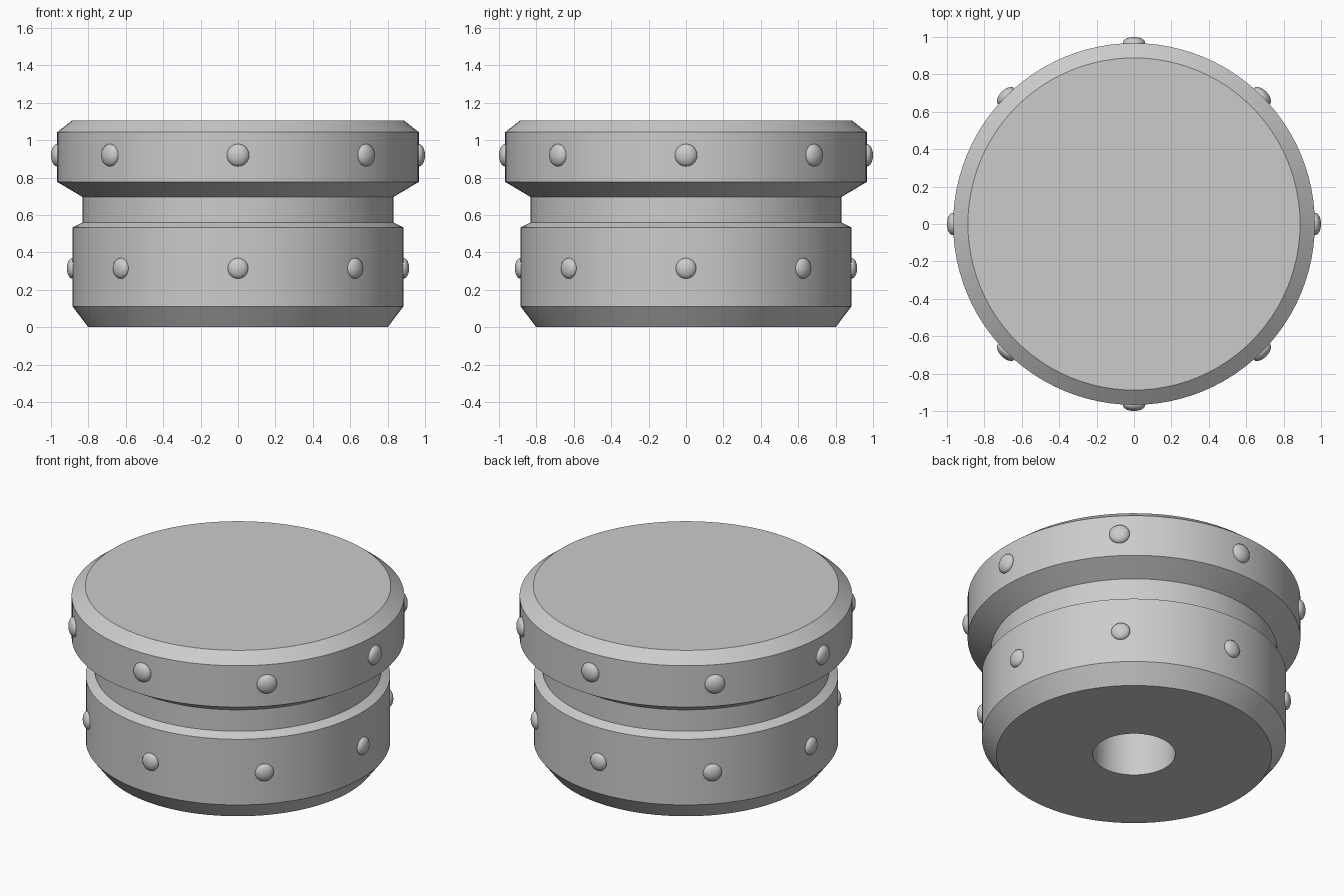
import bpy, bmesh, math
from mathutils import Matrix

cube = bpy.data.objects.get("Cube")
if cube:
    bpy.data.objects.remove(cube, do_unlink=True)

SEGMENTS = 96
grey = bpy.data.materials.new("plain grey")
grey.use_nodes = True
colour = (0.6, 0.6, 0.6, 1)
grey.diffuse_color = colour
grey.node_tree.nodes["Principled BSDF"].inputs["Base Color"].default_value = colour


def finish(bm, name):
    """Turn a bmesh into a shaded, coloured object."""
    bmesh.ops.recalc_face_normals(bm, faces=bm.faces[:])
    mesh = bpy.data.meshes.new(name)
    bm.to_mesh(mesh)
    bm.free()
    mesh.materials.append(grey)
    ob = bpy.data.objects.new(name, mesh)
    bpy.context.collection.objects.link(ob)
    bpy.ops.object.select_all(action="DESELECT")
    ob.select_set(True)
    bpy.context.view_layer.objects.active = ob
    bpy.ops.object.shade_smooth_by_angle(angle=math.radians(20))
    return ob


def lathe(name, profile):
    """Stack rings of (radius, height) and cap both ends."""
    bm = bmesh.new()
    rings = []
    for r, z in profile:
        ring = []
        for i in range(SEGMENTS):
            a = math.tau * i / SEGMENTS
            ring.append(bm.verts.new((r * math.cos(a), r * math.sin(a), z)))
        rings.append(ring)
    for low, high in zip(rings, rings[1:]):
        for i in range(SEGMENTS):
            j = (i + 1) % SEGMENTS
            bm.faces.new((low[i], low[j], high[j], high[i]))
    bm.faces.new(rings[0])
    bm.faces.new(rings[-1])
    return finish(bm, name)


def stud_ring(name, height, distance, radius, depth):
    """Eight flattened round studs spaced evenly around the body."""
    bm = bmesh.new()
    for i in range(8):
        place = (Matrix.Rotation(math.tau * i / 8, 4, "Z")
                 @ Matrix.Translation((distance, 0, height))
                 @ Matrix.Diagonal((depth, radius, radius, 1))
                 @ Matrix.Rotation(math.pi / 2, 4, "Y"))
        bmesh.ops.create_uvsphere(bm, u_segments=24, v_segments=16,
                                  radius=1, matrix=place)
    return finish(bm, name)


# Turned body, starting inside the blind hole in the underside
lathe("body", [
    (0.24, 0.75), (0.24, 0), (0.8, 0), (0.885, 0.112), (0.885, 0.533),
    (0.832, 0.56), (0.832, 0.697), (0.967, 0.777), (0.967, 1.043),
    (0.888, 1.105),
])

# Studs around the lower drum and the upper rim
stud_ring("lower_studs", 0.315, 0.885, 0.055, 0.03)
stud_ring("upper_studs", 0.92, 0.967, 0.06, 0.033)
